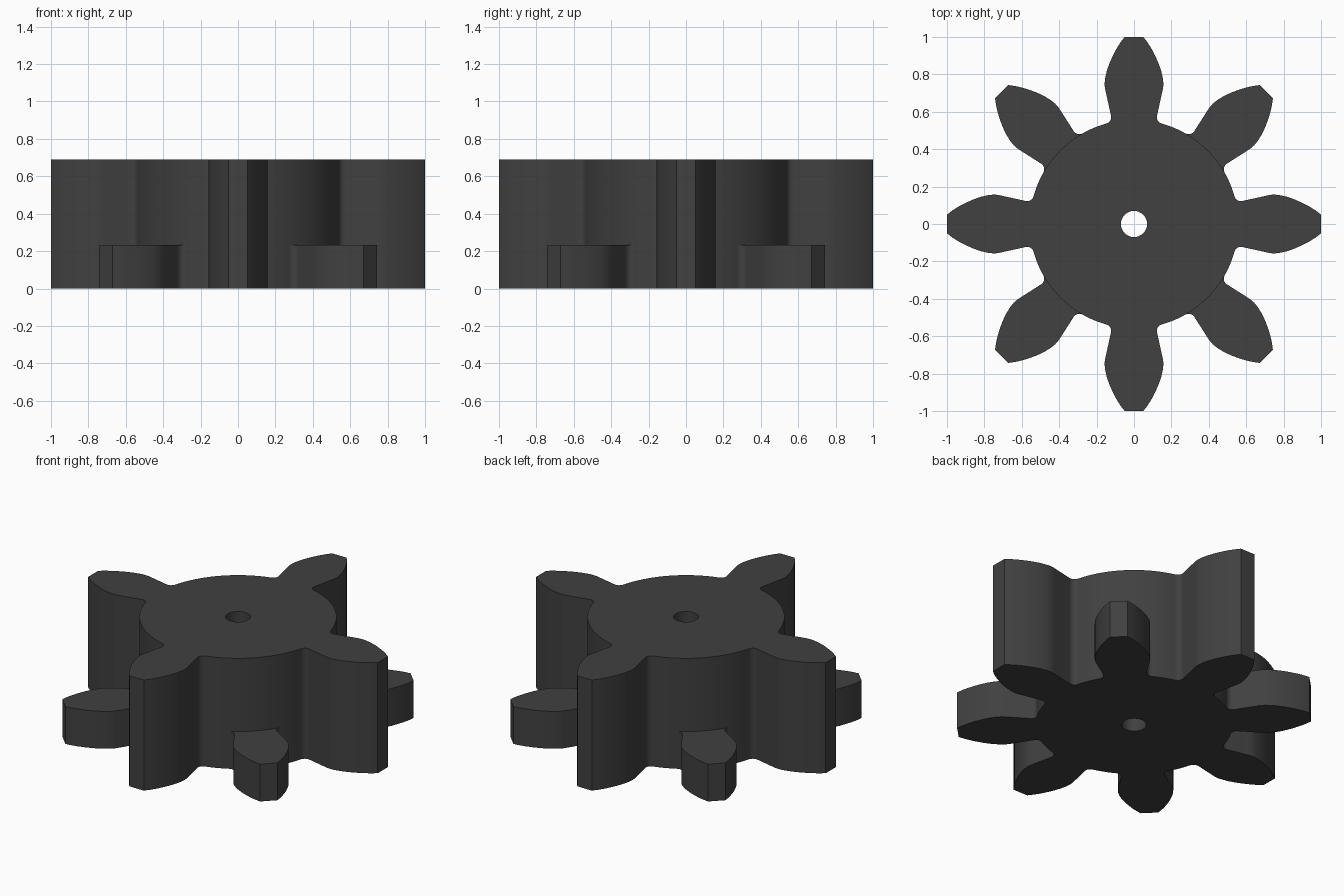
import bpy, bmesh, math
from mathutils import Vector, Matrix

if "Cube" in bpy.data.objects:
    bpy.data.objects.remove(bpy.data.objects["Cube"])

ROOT, BORE = 0.557, 0.07        # root circle and shaft hole radii
HEIGHT, LOW = 0.69, 0.233       # full height and short tooth height
FILLET = 0.035
CENTRE = Vector((0.571, 0.157))  # centre of the root fillet

rubber = bpy.data.materials.new("dark_grey")
rubber.diffuse_color = (0.052, 0.052, 0.052, 1)
rubber.use_nodes = True
rubber.node_tree.nodes["Principled BSDF"].inputs["Base Color"].default_value = rubber.diffuse_color


def half_tooth():
    """One flank, from the root circle out to the tip, tooth pointing along +x."""
    a0 = math.atan2(-CENTRE.y, -CENTRE.x)        # towards the hub axis
    a1 = math.atan2(-0.977, 0.21)                # towards the tooth flank
    pts = []
    for i in range(9):
        a = a0 + (a1 - a0) * i / 8
        pts.append(CENTRE + FILLET * Vector((math.cos(a), math.sin(a))))
    flank = [(0.715, 0.153), (0.735, 0.1565), (0.755, 0.157), (0.785, 0.153),
             (0.82, 0.145), (0.86, 0.131), (0.90, 0.113), (0.94, 0.092),
             (0.97, 0.073), (1.0, 0.05)]
    return pts + [Vector(p) for p in flank]


def tooth(angle):
    """Whole tooth outline, counter-clockwise, turned to the given angle."""
    half = half_tooth()
    pts = [Vector((p.x, -p.y)) for p in half] + half[::-1]
    turn = Matrix.Rotation(angle, 2)
    return [turn @ p for p in pts]


def arc(radius, a0, a1, n):
    """Points strictly between two angles on a circle."""
    return [Vector((radius * math.cos(a0 + (a1 - a0) * i / n),
                    radius * math.sin(a0 + (a1 - a0) * i / n))) for i in range(1, n)]


def prism(name, loops, height):
    """Extrude closed outlines (outer loop, then holes) up from the ground."""
    bm = bmesh.new()
    edges = []
    for loop in loops:
        vs = [bm.verts.new((p.x, p.y, 0)) for p in loop]
        edges += [bm.edges.new((vs[i - 1], vs[i])) for i in range(len(vs))]
    bmesh.ops.triangle_fill(bm, edges=edges, use_beauty=True)
    ext = bmesh.ops.extrude_face_region(bm, geom=bm.faces[:], use_keep_orig=True)
    top = [g for g in ext["geom"] if isinstance(g, bmesh.types.BMVert)]
    bmesh.ops.translate(bm, verts=top, vec=(0, 0, height))
    bmesh.ops.recalc_face_normals(bm, faces=bm.faces[:])
    mesh = bpy.data.meshes.new(name)
    bm.to_mesh(mesh)
    bm.free()
    mesh.materials.append(rubber)
    obj = bpy.data.objects.new(name, mesh)
    bpy.context.collection.objects.link(obj)
    bpy.ops.object.select_all(action='DESELECT')
    obj.select_set(True)
    bpy.context.view_layer.objects.active = obj
    bpy.ops.object.shade_smooth_by_angle(angle=math.radians(25))


# hub with four full-height teeth and a shaft hole
edge = math.atan2(CENTRE.y, CENTRE.x)
outline = []
for k in range(4):
    a = k * math.pi / 2
    outline += tooth(a) + arc(ROOT, a + edge, a + math.pi / 2 - edge, 24)
hole = arc(BORE, 0, math.tau, 40) + [Vector((BORE, 0))]
prism("gear_hub", [outline, hole], HEIGHT)

# four short teeth on the diagonals, seated against the hub
for k in range(4):
    a = math.pi / 4 + k * math.pi / 2
    prism(f"short_tooth_{k + 1}", [tooth(a) + arc(ROOT, a + edge, a - edge, 12)], LOW)
